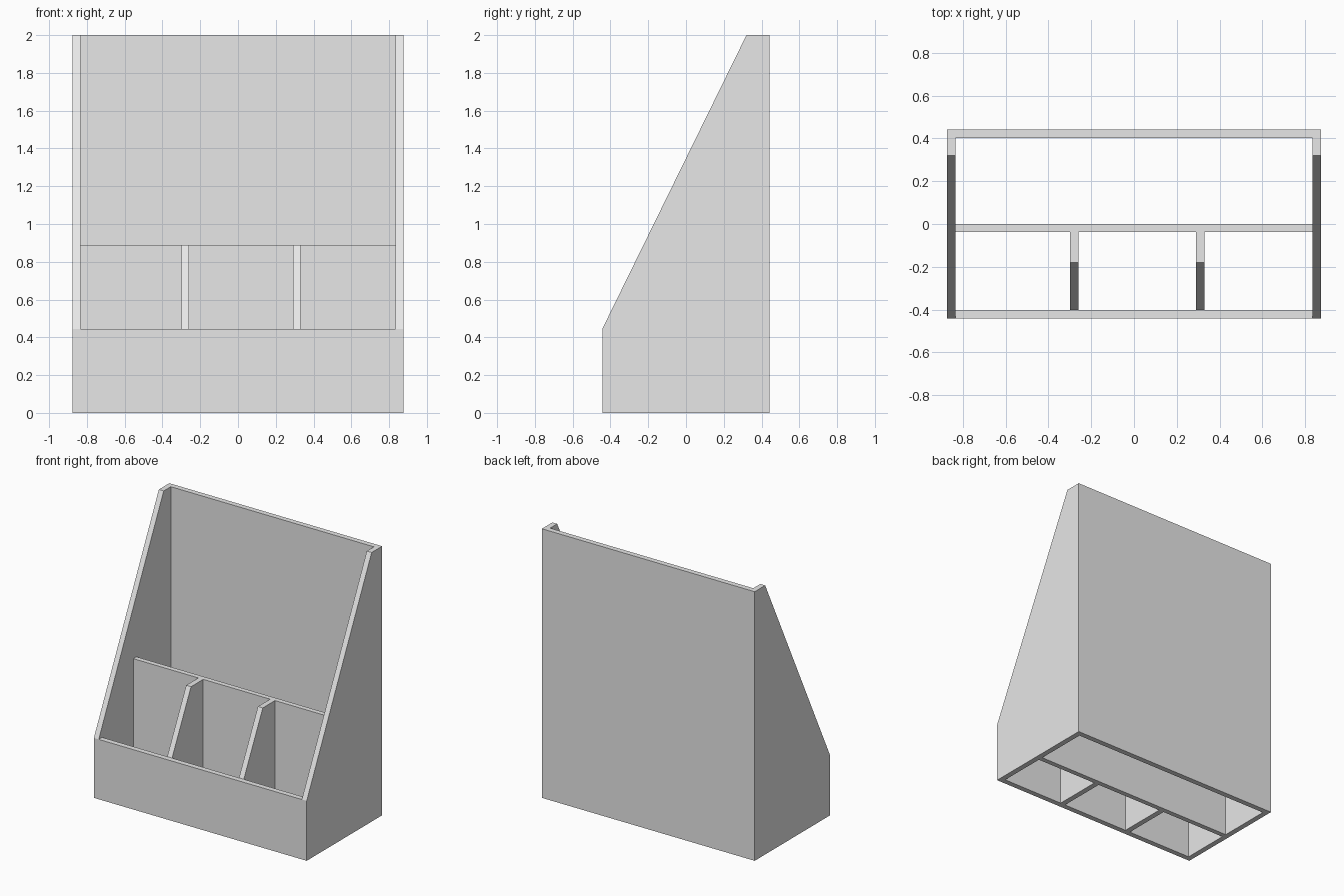
import bpy
import bmesh
from mathutils import Vector

cube = bpy.data.objects.get("Cube")
if cube:
    bpy.data.objects.remove(cube, do_unlink=True)

# Overall sizes
HALF_W, HALF_D, HEIGHT = 0.875, 0.443, 2.0
WALL = 0.04
LIP = 0.445          # height of the front panel
SHELF = 0.89         # height of the middle wall
INNER = HALF_W - WALL

grey = bpy.data.materials.new("plain grey")
grey.use_nodes = True
colour = (0.8, 0.8, 0.8, 1)
grey.diffuse_color = colour
grey.node_tree.nodes["Principled BSDF"].inputs["Base Color"].default_value = colour


def panel(name, profile, x0, x1):
    """Extrude a (y, z) profile from x0 to x1."""
    bm = bmesh.new()
    face = bm.faces.new([bm.verts.new((x0, y, z)) for y, z in profile])
    extruded = bmesh.ops.extrude_face_region(bm, geom=[face])["geom"]
    verts = [v for v in extruded if isinstance(v, bmesh.types.BMVert)]
    bmesh.ops.translate(bm, verts=verts, vec=Vector((x1 - x0, 0, 0)))
    bmesh.ops.recalc_face_normals(bm, faces=bm.faces)
    mesh = bpy.data.meshes.new(name)
    bm.to_mesh(mesh)
    bm.free()
    mesh.materials.append(grey)
    obj = bpy.data.objects.new(name, mesh)
    bpy.context.collection.objects.link(obj)
    return obj


def wall(name, y0, y1, top):
    """Upright wall fitted between the two sides."""
    return panel(name, [(y0, 0), (y1, 0), (y1, top), (y0, top)], -INNER, INNER)


# Sloped side panels
side = [(-HALF_D, 0), (HALF_D, 0), (HALF_D, HEIGHT), (0.32, HEIGHT), (-HALF_D, LIP)]
panel("left_side", side, INNER, HALF_W)
panel("right_side", side, -HALF_W, -INNER)

# Cross walls, open at the bottom
wall("back_panel", HALF_D - WALL, HALF_D, HEIGHT)
wall("middle_wall", -0.037, 0.0, SHELF)
wall("front_panel", -HALF_D, -HALF_D + WALL, LIP)

# Sloped dividers of the front compartments
front = -HALF_D + WALL
divider = [(front, 0), (-0.037, 0), (-0.037, SHELF), (-0.18, SHELF), (front, LIP)]
for name, x in (("right_divider", -0.30), ("left_divider", 0.29)):
    panel(name, divider, x, x + WALL)
